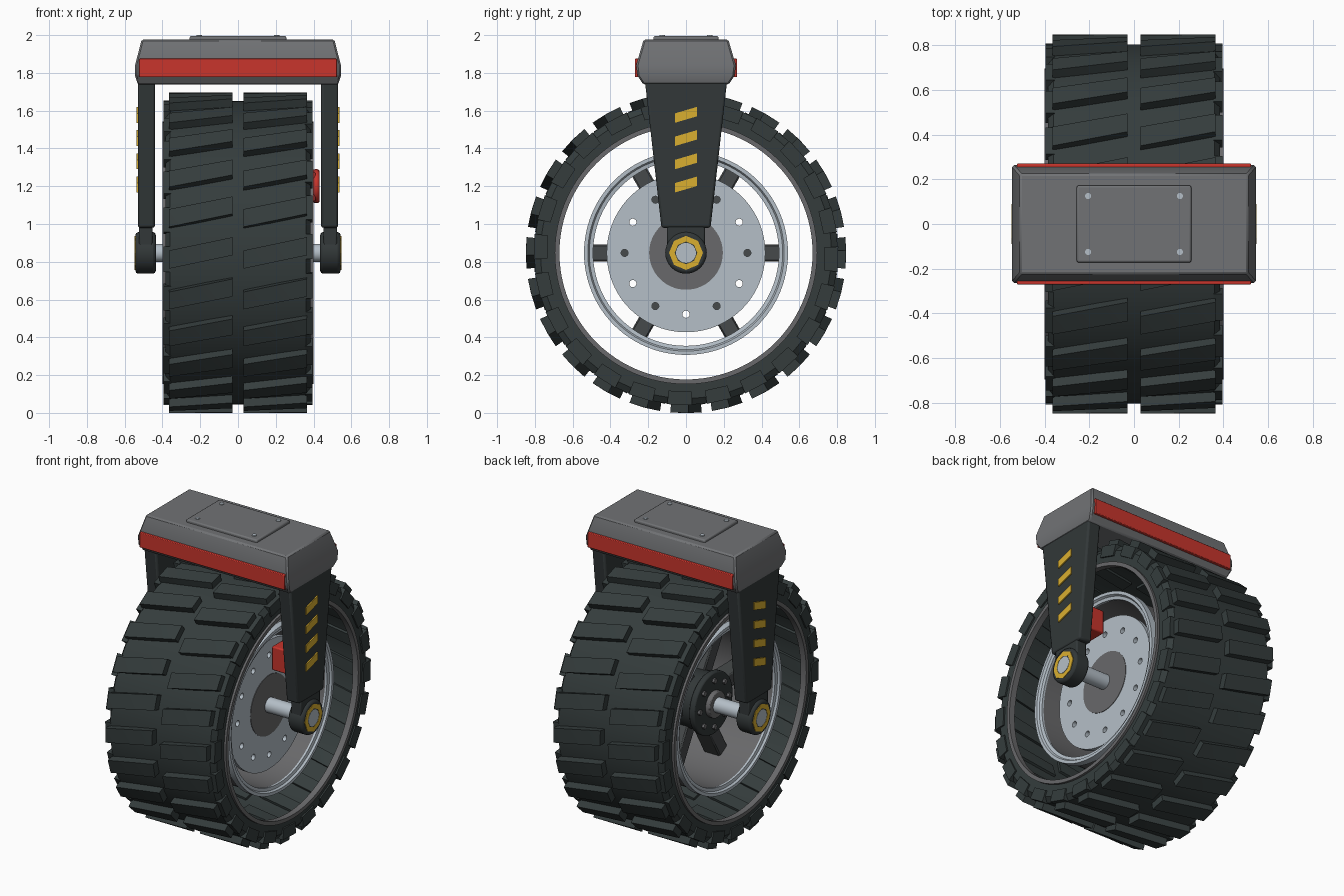
import bpy, bmesh
from math import sin, cos, pi, radians
from mathutils import Matrix, Vector

if "Cube" in bpy.data.objects:
    bpy.data.objects.remove(bpy.data.objects["Cube"])

AXLE_Z = 0.847
parts = []


def material(name, rgb):
    m = bpy.data.materials.new(name)
    m.use_nodes = True
    m.diffuse_color = (*rgb, 1)
    m.node_tree.nodes["Principled BSDF"].inputs["Base Color"].default_value = (*rgb, 1)
    return m


rubber = material("black rubber", (0.035, 0.046, 0.046))
dark = material("dark metal", (0.032, 0.039, 0.040))
gunmetal = material("gunmetal", (0.062, 0.068, 0.070))
grey = material("grey paint", (0.165, 0.170, 0.178))
steel = material("mid steel", (0.14, 0.14, 0.145))
silver = material("silver", (0.46, 0.52, 0.575))
red = material("red paint", (0.58, 0.035, 0.025))
yellow = material("yellow paint", (0.70, 0.43, 0.03))


def finish(name, bm, mat, bevel=0, segments=2):
    bmesh.ops.recalc_face_normals(bm, faces=bm.faces)
    mesh = bpy.data.meshes.new(name)
    bm.to_mesh(mesh)
    bm.free()
    obj = bpy.data.objects.new(name, mesh)
    bpy.context.collection.objects.link(obj)
    mesh.materials.append(mat)
    if bevel:
        mod = obj.modifiers.new("bevel", "BEVEL")
        mod.width, mod.segments, mod.limit_method = bevel, segments, "ANGLE"
    parts.append(obj)
    return obj


def box(name, lo, hi, mat, bevel=0):
    lo, hi = Vector(lo), Vector(hi)
    bm = bmesh.new()
    bmesh.ops.create_cube(bm, size=1)
    for v in bm.verts:
        v.co = (lo + hi) / 2 + v.co * (hi - lo)
    return finish(name, bm, mat, bevel)


def wheel_point(x, r, a):
    return Vector((x, r * cos(a), AXLE_Z + r * sin(a)))


def revolve(name, profile, mat, seg=96):
    """Spin a closed (x, radius) profile about the axle."""
    bm = bmesh.new()
    rings = [[bm.verts.new(wheel_point(x, r, 2 * pi * i / seg)) for x, r in profile]
             for i in range(seg)]
    n = len(profile)
    for i in range(seg):
        a, b = rings[i], rings[(i + 1) % seg]
        for j in range(n):
            k = (j + 1) % n
            bm.faces.new((a[j], a[k], b[k], b[j]))
    return finish(name, bm, mat)


def add_cylinder(bm, center, axis, r, depth, seg=24):
    turn = Matrix.Rotation(pi / 2, 4, "Y") if axis == "X" else Matrix()
    bmesh.ops.create_cone(bm, cap_ends=True, segments=seg, radius1=r, radius2=r,
                          depth=depth, matrix=Matrix.Translation(center) @ turn)


def cylinder(name, x0, x1, r, mat, seg=32, bevel=0, z=AXLE_Z):
    bm = bmesh.new()
    add_cylinder(bm, ((x0 + x1) / 2, 0, z), "X", r, abs(x1 - x0), seg)
    return finish(name, bm, mat, bevel)


def prism(name, outline, x0, x1, mat, bevel=0):
    """Extrude a (y, z) outline along x."""
    bm = bmesh.new()
    a, b = [[bm.verts.new((x, y, z)) for y, z in outline] for x in (x0, x1)]
    bm.faces.new(a)
    bm.faces.new(b)
    for i in range(len(a)):
        j = (i + 1) % len(a)
        bm.faces.new((a[i], a[j], b[j], b[i]))
    return finish(name, bm, mat, bevel)


# Tyre carcass: an open shell with turned-in sidewalls
revolve("tyre", [(-.385, .68), (-.385, .77), (-.36, .803), (.36, .803), (.385, .77),
                 (.385, .68), (.36, .68), (.35, .75), (-.35, .75), (-.36, .68)], rubber)


# Tread: two rows of slanted lugs, with shoulder blocks down the sidewalls
def tread(name, x0, x1, r0, r1, turn0, turn1, length):
    bm = bmesh.new()
    for i in range(24):
        mid = pi / 2 + 2 * pi * i / 24
        corners = [bm.verts.new(wheel_point(x, r, mid + turn + e * length))
                   for x, turn in ((x0, turn0), (x1, turn1))
                   for r in (r0, r1) for e in (-.5, .5)]
        bmesh.ops.convex_hull(bm, input=corners)
    bmesh.ops.dissolve_limit(bm, angle_limit=radians(2), verts=bm.verts, edges=bm.edges)
    finish(name, bm, rubber)


SLANT, LUG, SHOULDER = radians(2.4), radians(6.5), radians(9.5)
tread("left_tread_lugs", .028, .365, .735, .848, SLANT, -SLANT, LUG)
tread("right_tread_lugs", -.365, -.028, .735, .848, SLANT, -SLANT, LUG)
for s, label in ((1, "left"), (-1, "right")):
    tread(label + "_shoulder_lugs", s * .355, s * .395, .735, .807,
          -s * SLANT, -s * SLANT, SHOULDER)
    # Bead ring at the tyre opening and bright lip of the rim
    revolve(label + "_bead_ring", [(s * .36, .67), (s * .40, .67), (s * .40, .695),
                                   (s * .36, .695)], steel)
    revolve(label + "_rim_lip", [(s * .285, .492), (s * .298, .492), (s * .302, .512),
                                 (s * .315, .52), (s * .315, .54), (s * .27, .54),
                                 (s * .27, .515)], silver)

# Rim barrel, spokes and hub
revolve("rim_barrel", [(-.29, .495), (.29, .495), (.27, .52), (-.27, .52)], steel)
bm = bmesh.new()
for i in range(6):
    place = (Matrix.Translation((-.04, 0, AXLE_Z)) @ Matrix.Rotation(i * pi / 3, 4, "X")
             @ Matrix.Translation((0, .32, 0)) @ Matrix.Diagonal((.12, .36, .09, 1)))
    bmesh.ops.create_cube(bm, size=1, matrix=place)
finish("spokes", bm, gunmetal, .008, 1)
cylinder("hub", -.19, .19, .18, dark, 48, .01)
cylinder("hub_flange", -.20, -.16, .20, dark, 48, .008)
cylinder("hub_collar", -.23, -.19, .085, steel, 32, .006)
cylinder("hub_disc_carrier", .17, .228, .195, steel, 64)
bm = bmesh.new()
for i in range(8):
    add_cylinder(bm, wheel_point(-.205, .15, 2 * pi * i / 8), "X", .017, .022, 6)
finish("hub_bolts", bm, steel)

# Brake disc with drilled holes
disc = revolve("brake_disc", [(.195, .18), (.225, .18), (.225, .42), (.195, .42)], silver)
bm = bmesh.new()
for i in range(12):
    add_cylinder(bm, wheel_point(.21, .325, i * pi / 6), "X", .019, .1, 16)
cutter = finish("hole_cutter", bm, silver)
cutter.hide_render = True
drill = disc.modifiers.new("drill", "BOOLEAN")
drill.operation, drill.object, drill.solver = "DIFFERENCE", cutter, "EXACT"
bpy.context.view_layer.objects.active = disc
bpy.ops.object.modifier_apply(modifier="drill")
parts.remove(cutter)
bpy.data.objects.remove(cutter)

# Brake caliper with a round piston cap
box("caliper", (.295, -.075, 1.12), (.41, .075, 1.275), red, .008)
cylinder("caliper_cap", .395, .432, .09, red, 20, .012, 1.2)

# Axle and fork legs
cylinder("axle", -.54, .54, .048, silver)
LEG = [(-.22, 1.78), (-.13, .98), (.13, .98), (.22, 1.78)]
NECK = [(-.10, 1.0), (-.10, .88), (.10, .88), (.10, 1.0)]
for s, label in ((1, "left"), (-1, "right")):
    prism(label + "_fork_leg", LEG, s * .44, s * .53, dark, .012)
    prism(label + "_fork_neck", NECK, s * .452, s * .525, dark, .008)
    cylinder(label + "_axle_boss", s * .435, s * .543, .11, dark, 32, .015)
    ring = [(s * .53, .06), (s * .547, .06), (s * .547, .09), (s * .53, .09)]
    revolve(label + "_axle_ring", ring, yellow, 8)
    cylinder(label + "_axle_nut", s * .52, s * .5455, .066, dark, 8)
    cylinder(label + "_axle_cap", s * .52, s * .547, .053, silver, 24)
    # Slanted warning stripes
    for i in range(4):
        z = 1.578 - i * .123
        prism(f"{label}_stripe_{i + 1}", [(-.058, z - .042), (.058, z - .008),
              (.058, z + .042), (-.058, z + .008)], s * .528, s * .537, yellow)

# Top housing: stacked rectangular sections
bm = bmesh.new()
levels = [(1.738, .53, .225), (1.785, .545, .257), (1.84, .545, .264), (1.977, .51, .224)]
rows = [[bm.verts.new((i * x, j * y, z)) for i, j in ((-1, -1), (1, -1), (1, 1), (-1, 1))]
        for z, x, y in levels]
bm.faces.new(rows[0])
bm.faces.new(rows[-1])
for a, b in zip(rows, rows[1:]):
    for i in range(4):
        j = (i + 1) % 4
        bm.faces.new((a[i], a[j], b[j], b[i]))
finish("housing", bm, grey, .009, 1)
box("front_red_band", (-.523, -.270, 1.777), (.523, -.235, 1.875), red, .004)
box("back_red_band", (-.523, .235, 1.777), (.523, .270, 1.875), red, .004)

# Mounting plate with four screws
box("top_plate", (-.256, -.172, 1.96), (.256, .172, 1.995), grey, .008)
bm = bmesh.new()
for x in (-.205, .205):
    for y in (-.125, .125):
        add_cylinder(bm, (x, y, 1.99), "Z", .014, .02, 12)
finish("plate_screws", bm, silver)

for obj in parts:
    bpy.ops.object.select_all(action="DESELECT")
    obj.select_set(True)
    bpy.context.view_layer.objects.active = obj
    bpy.ops.object.shade_smooth_by_angle(angle=radians(24))
